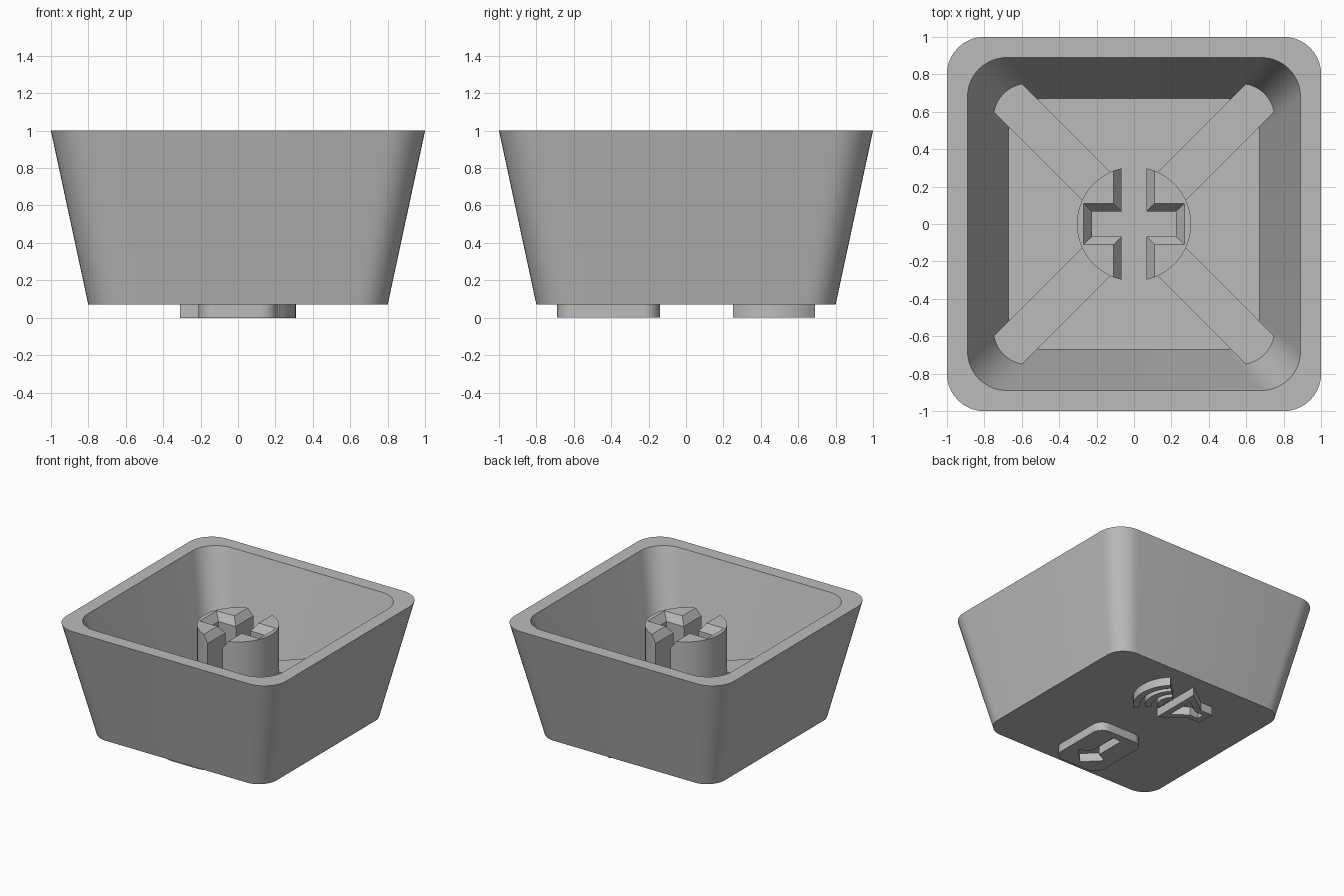
import bpy, bmesh, math
from math import sin, cos, pi, radians
from mathutils import Matrix

cube = bpy.data.objects.get("Cube")
if cube:
    bpy.data.objects.remove(cube, do_unlink=True)

BASE, FLOOR, RIB_TOP, STEM_TOP = 0.07, 0.24, 0.52, 0.89

grey = bpy.data.materials.new("light_grey_plastic")
grey.use_nodes = True
colour = (0.5, 0.5, 0.5, 1)
grey.diffuse_color = colour
grey.node_tree.nodes["Principled BSDF"].inputs["Base Color"].default_value = colour


def add_object(name, bm):
    bmesh.ops.recalc_face_normals(bm, faces=bm.faces)
    mesh = bpy.data.meshes.new(name)
    bm.to_mesh(mesh)
    bm.free()
    mesh.materials.append(grey)
    obj = bpy.data.objects.new(name, mesh)
    bpy.context.collection.objects.link(obj)
    return obj


def select(obj):
    bpy.ops.object.select_all(action='DESELECT')
    obj.select_set(True)
    bpy.context.view_layer.objects.active = obj


def smooth(obj):
    select(obj)
    bpy.ops.object.shade_smooth_by_angle(angle=radians(30))


def loft(name, rings):
    """Join outlines given as (points, z) and cap both ends."""
    bm = bmesh.new()
    loops = [[bm.verts.new((x, y, z)) for x, y in pts] for pts, z in rings]
    for a, b in zip(loops, loops[1:]):
        for i in range(len(a)):
            j = (i + 1) % len(a)
            bm.faces.new((a[i], a[j], b[j], b[i]))
    bm.faces.new(loops[0])
    bm.faces.new(loops[-1])
    return add_object(name, bm)


def rounded_rect(hx, hy, r, cy=0, steps=10):
    pts = []
    for q, (sx, sy) in enumerate(((1, 1), (-1, 1), (-1, -1), (1, -1))):
        for i in range(steps + 1):
            a = (q + i / steps) * pi / 2
            pts.append((sx * (hx - r) + r * cos(a), cy + sy * (hy - r) + r * sin(a)))
    return pts


def square(half, r):
    return rounded_rect(half, half, r)


def cross(hx, hy, w):
    """Plus-shaped outline with arm half-lengths hx, hy and half-width w."""
    return [(hx, -w), (hx, w), (w, w), (w, hy), (-w, hy), (-w, w),
            (-hx, w), (-hx, -w), (-w, -w), (-w, -hy), (w, -hy), (w, -w)]


def raised_symbol(name, outlines):
    """Filled flat outlines (inner ones become holes) standing off the base."""
    curve = bpy.data.curves.new(name, 'CURVE')
    curve.dimensions = '2D'
    curve.fill_mode = 'BOTH'
    curve.extrude = BASE / 2
    for pts in outlines:
        spline = curve.splines.new('POLY')
        spline.points.add(len(pts) - 1)
        for p, (x, y) in zip(spline.points, pts):
            p.co = (x, y, 0, 1)
        spline.use_cyclic_u = True
    curve.materials.append(grey)
    obj = bpy.data.objects.new(name, curve)
    obj.location.z = BASE / 2
    bpy.context.collection.objects.link(obj)
    select(obj)
    bpy.ops.object.convert(target='MESH')
    smooth(bpy.context.object)


# Hollow tapered shell, open at the top
shell = loft("shell", [(square(0.8, 0.16), BASE), (square(1.0, 0.2), 1),
                       (square(0.89, 0.21), 1), (square(0.67, 0.17), FLOOR)])
smooth(shell)

# Round stem with a chamfered cross slot
circle = [(0.305 * cos(i * pi / 32), 0.305 * sin(i * pi / 32)) for i in range(64)]
stem = loft("stem", [(circle, FLOOR - 0.05), (circle, STEM_TOP)])
slot = loft("slot_cutter", [(cross(0.225, 0.4, 0.068), FLOOR),
                            (cross(0.225, 0.4, 0.068), STEM_TOP - 0.06),
                            (cross(0.27, 0.4, 0.11), STEM_TOP),
                            (cross(0.27, 0.4, 0.11), STEM_TOP + 0.1)])
slot.hide_render = True
cut = stem.modifiers.new("slot", 'BOOLEAN')
cut.operation = 'DIFFERENCE'
cut.solver = 'EXACT'
cut.object = slot
select(stem)
bpy.ops.object.modifier_apply(modifier=cut.name)
bpy.data.objects.remove(slot, do_unlink=True)
smooth(stem)

# Four diagonal ribs from the stem into the corners
for i, place in enumerate(("back_left", "back_right", "front_right", "front_left")):
    bm = bmesh.new()
    bmesh.ops.create_cube(bm, size=1)
    bmesh.ops.scale(bm, vec=(0.79, 0.212, RIB_TOP - 0.2), verts=bm.verts)
    bmesh.ops.translate(bm, vec=(0.645, 0, (RIB_TOP + 0.2) / 2), verts=bm.verts)
    bmesh.ops.rotate(bm, matrix=Matrix.Rotation(pi / 4 + i * pi / 2, 3, 'Z'), verts=bm.verts)
    add_object("rib_" + place, bm)

# Raised tile with an arrow-shaped recess under the base
arrow = [(-0.04, -0.2), (0.04, -0.2), (0.04, -0.46), (0.13, -0.5),
         (0, -0.63), (-0.13, -0.5), (-0.04, -0.46)]
raised_symbol("arrow_tile", [rounded_rect(0.21, 0.275, 0.09, cy=-0.415), arrow])

# Raised hollow horn
MID = 0.47
horn = [(-0.31, -0.075), (-0.31, 0.075), (-0.2, 0.075), (-0.01, 0.215),
        (-0.01, -0.215), (-0.2, -0.075)]
hollow = [(-0.26, -0.03), (-0.26, 0.03), (-0.18, 0.03), (-0.06, 0.12),
          (-0.06, -0.12), (-0.18, -0.03)]
raised_symbol("horn", [[(x, y + MID) for x, y in pts] for pts in (horn, hollow)])

# Raised concentric arcs beside the horn
for name, r in (("inner", 0.13), ("middle", 0.22), ("outer", 0.31)):
    angles = [radians(-45 + 7.5 * i) for i in range(13)]
    band = [(r * cos(a), MID + r * sin(a)) for a in angles]
    band += [((r - 0.05) * cos(a), MID + (r - 0.05) * sin(a)) for a in reversed(angles)]
    raised_symbol(name + "_arc", [band])
